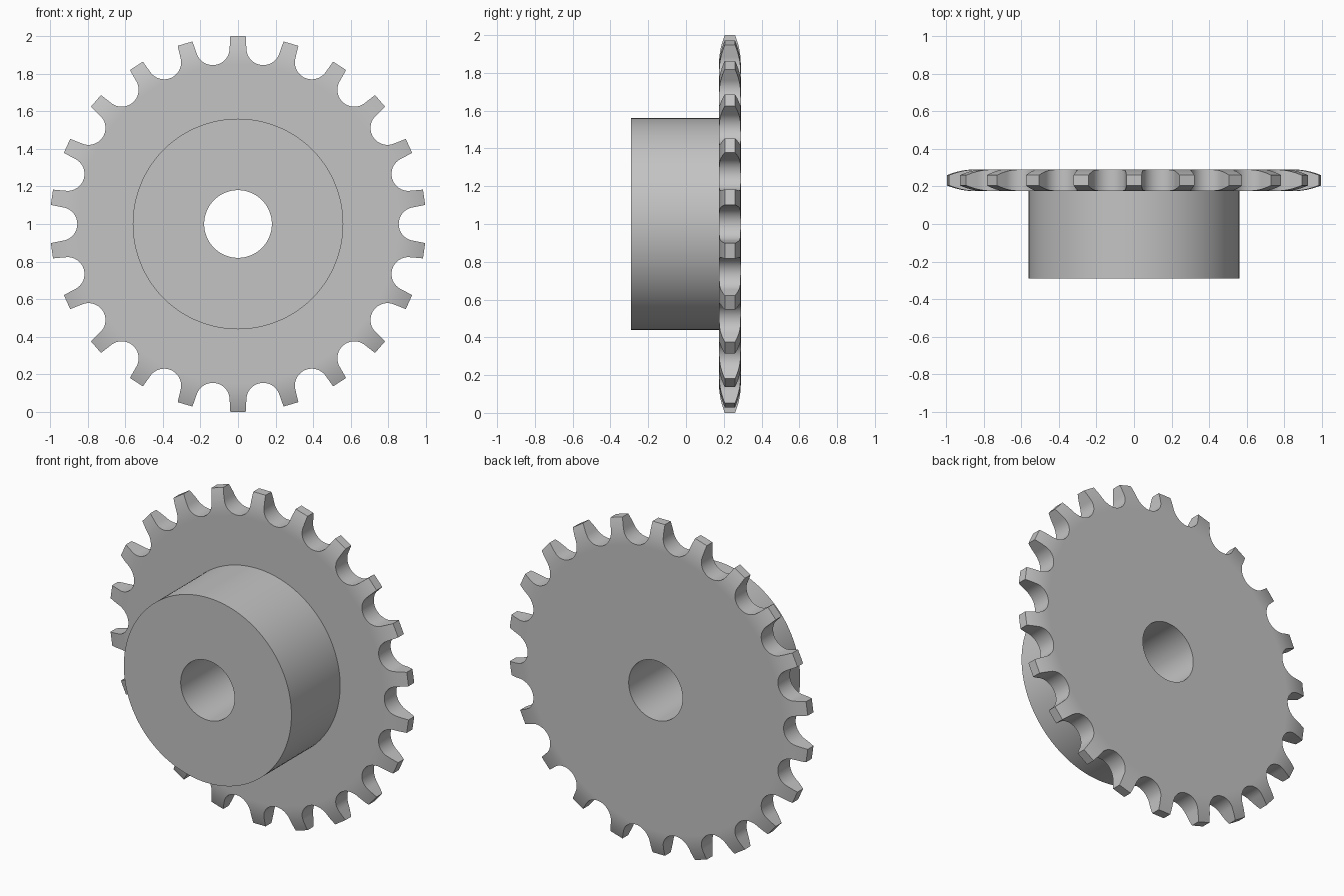
import bpy, bmesh, math
from mathutils import Vector

cube = bpy.data.objects.get("Cube")
if cube:
    bpy.data.objects.remove(cube, do_unlink=True)

TEETH = 22
STEPS = 6                       # round segments per tooth
HALF = math.pi / TEETH
BORE, HUB, PITCH, ROLLER = 0.18, 0.56, 0.945, 0.09
HUB_FRONT, FRONT, BACK = -0.29, 0.175, 0.29
CHAMFER_START, CHAMFER_DROP = 0.85, 0.03

steel = bpy.data.materials.new("grey_steel")
steel.use_nodes = True
grey = (0.55, 0.55, 0.55, 1.0)
steel.diffuse_color = grey
steel.node_tree.nodes["Principled BSDF"].inputs["Base Color"].default_value = grey

bm = bmesh.new()


def place(x, y, z, turn):
    """Turn a point of the upright tooth about the axle, which is one unit up."""
    c, s = math.cos(turn), math.sin(turn)
    return Vector((x * c + z * s, y, 1 + z * c - x * s))


def face(points):
    bm.faces.new([bm.verts.new(p) for p in points])


def arc(radius, y, turn):
    """Points of one tooth's share of a circle."""
    angles = [turn + HALF * (2 * i / STEPS - 1) for i in range(STEPS + 1)]
    return [place(0, y, radius, a) for a in angles]


def strip(a, b):
    for i in range(len(a) - 1):
        face([a[i], a[i + 1], b[i + 1], b[i]])


# Half outline of a tooth: roller seat, then the flank up to the tip
cx, cz = PITCH * math.sin(HALF), PITCH * math.cos(HALF)
start = 1.5 * math.pi - HALF
outline = []
for i in range(13):
    a = start + (math.pi - start) * i / 12
    outline.append((cx + ROLLER * math.cos(a), cz + ROLLER * math.sin(a)))
fx, fz = outline[-1]
for i in range(1, 5):
    t = i / 4
    outline.append((fx + (0.041 - fx) * t, fz + (1 - fz) * t))


def row(x, z, turn):
    """Front left, front right, back right and back left of a tooth section."""
    t = max(0, (math.hypot(x, z) - CHAMFER_START) / (1 - CHAMFER_START))
    d = CHAMFER_DROP * t * t
    corners = [(-x, FRONT + d), (x, FRONT + d), (x, BACK - d), (-x, BACK - d)]
    return [place(px, py, z, turn) for px, py in corners]


for n in range(TEETH):
    turn = 2 * HALF * n
    rows = [row(x, z, turn) for x, z in outline]

    # Tooth: front, right flank, back, left flank, then the tip
    for low, high in zip(rows, rows[1:]):
        for k in range(4):
            j = (k + 1) % 4
            face([low[k], low[j], high[j], high[k]])
    face(rows[-1])

    # Plate faces
    root = rows[0]
    face([root[0], root[1]] + arc(HUB, FRONT, turn)[::-1])
    face([root[3], root[2]] + arc(BORE, BACK, turn)[::-1])

    # Hub wall, hub end and bore
    strip(arc(HUB, FRONT, turn), arc(HUB, HUB_FRONT, turn))
    strip(arc(HUB, HUB_FRONT, turn), arc(BORE, HUB_FRONT, turn))
    strip(arc(BORE, HUB_FRONT, turn), arc(BORE, BACK, turn))

bmesh.ops.remove_doubles(bm, verts=bm.verts[:], dist=0.0001)
bmesh.ops.recalc_face_normals(bm, faces=bm.faces[:])

mesh = bpy.data.meshes.new("sprocket_with_hub")
bm.to_mesh(mesh)
bm.free()
mesh.materials.append(steel)
sprocket = bpy.data.objects.new("sprocket_with_hub", mesh)
bpy.context.collection.objects.link(sprocket)

bpy.ops.object.select_all(action="DESELECT")
sprocket.select_set(True)
bpy.context.view_layer.objects.active = sprocket
bpy.ops.object.shade_smooth_by_angle(angle=math.radians(30))
